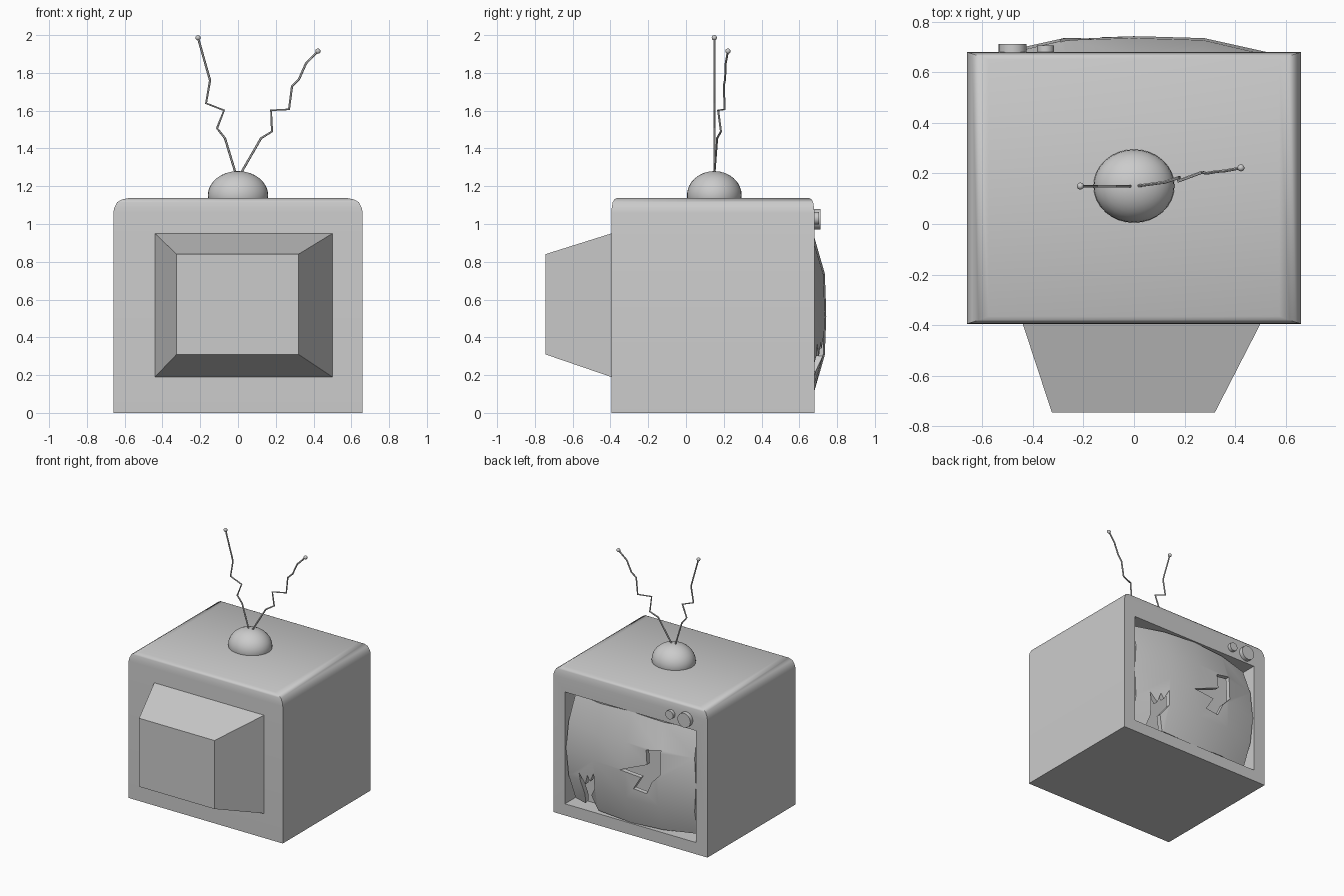
import bpy, bmesh, math
from mathutils import Vector, Matrix

if "Cube" in bpy.data.objects:
    bpy.data.objects.remove(bpy.data.objects["Cube"])

grey = bpy.data.materials.new("plain_grey")
grey.use_nodes = True
grey.diffuse_color = (0.6, 0.6, 0.6, 1)
grey.node_tree.nodes["Principled BSDF"].inputs["Base Color"].default_value = grey.diffuse_color


def finish(name, bm, smooth=None):
    bmesh.ops.recalc_face_normals(bm, faces=bm.faces)
    mesh = bpy.data.meshes.new(name)
    bm.to_mesh(mesh)
    bm.free()
    mesh.materials.append(grey)
    ob = bpy.data.objects.new(name, mesh)
    bpy.context.collection.objects.link(ob)
    if smooth:
        shade(ob, smooth)
    return ob


def shade(ob, degrees):
    bpy.ops.object.select_all(action="DESELECT")
    ob.select_set(True)
    bpy.context.view_layer.objects.active = ob
    bpy.ops.object.shade_smooth_by_angle(angle=math.radians(degrees))


def loft(name, rings, smooth=None):
    """Closed skin through rings with equal point counts."""
    bm = bmesh.new()
    loops = [[bm.verts.new(p) for p in ring] for ring in rings]
    for a, b in zip(loops, loops[1:]):
        for i in range(len(a)):
            j = (i + 1) % len(a)
            bm.faces.new((a[i], a[j], b[j], b[i]))
    bm.faces.new(loops[0])
    bm.faces.new(loops[-1])
    return finish(name, bm, smooth)


def flat_rect(x, y0, y1, z):
    return [(-x, y0, z), (x, y0, z), (x, y1, z), (-x, y1, z)]


def upright_rect(x0, x1, z0, z1, y):
    return [(x0, y, z0), (x1, y, z0), (x1, y, z1), (x0, y, z1)]


def cut(ob, cutter):
    mod = ob.modifiers.new("cut", "BOOLEAN")
    mod.object = cutter
    mod.operation = "DIFFERENCE"
    mod.solver = "EXACT"
    bpy.context.view_layer.objects.active = ob
    bpy.ops.object.modifier_apply(modifier=mod.name)
    bpy.data.objects.remove(cutter)


# Cabinet with softened top edges and a recess for the screen
BACK, FACE = -0.395, 0.68
steps = [(0.66, 0, 0), (0.66, 0, 1.06), (0.655, 0.002, 1.085), (0.64, 0.007, 1.115),
         (0.615, 0.015, 1.13), (0.575, 0.03, 1.138)]
cabinet = loft("cabinet", [flat_rect(x, BACK + i, FACE - i, z) for x, i, z in steps])
cut(cabinet, loft("recess_cutter", [upright_rect(-0.56, 0.56, 0.09, 0.955, y) for y in (0.55, 0.8)]))
shade(cabinet, 40)

# Tapered tube housing
loft("tube_housing", [upright_rect(-0.44, 0.50, 0.19, 0.95, BACK),
                      upright_rect(-0.325, 0.32, 0.31, 0.84, -0.745)])

# Bulging glass with pulled-in corners
drop = {0: 0, 1: 0.008, 2: 0.07}
bm = bmesh.new()
bmesh.ops.create_grid(bm, x_segments=4, y_segments=4, size=2)
for v in bm.verts:
    a, b = v.co.x, v.co.y
    u, w = abs(round(a)), abs(round(b))
    pull = 1 - 0.015 * u * w
    v.co = (a * 0.278 * pull, 0.743 - drop[u] - drop[w], 0.522 + b * 0.215 * pull)
for f in bm.faces:
    f.normal_update()
bmesh.ops.recalc_face_normals(bm, faces=bm.faces)
bmesh.ops.solidify(bm, geom=bm.faces[:], thickness=0.035)
glass = finish("screen_glass", bm)

# Broken holes in the glass
middle = [(-.17, .72), (-.29, .745), (-.29, .557), (-.22, .484), (-.177, .385),
          (-.065, .396), (-.13, .5), (.047, .515), (-.18, .61)]
corner = [(.43, .37), (.37, .30), (.345, .38), (.32, .34), (.28, .42), (.275, .30),
          (.33, .22), (.26, .02), (.44, .02), (.40, .2)]
for outline in (middle, corner):
    cut(glass, loft("hole_cutter", [[(x, y, z) for x, z in outline] for y in (0.5, 0.9)]))
shade(glass, 35)

# Control knobs
for name, x, z, r, end in (("large_knob", -0.48, 1.025, 0.055, 0.711),
                           ("small_knob", -0.35, 1.03, 0.033, 0.705)):
    ring = [(math.cos(t * math.tau / 24) * r, math.sin(t * math.tau / 24) * r) for t in range(24)]
    loft(name, [[(x + a, y, z + b) for a, b in ring] for y in (FACE - 0.01, end)], 40)


def ball(name, centre, radii, segments):
    bm = bmesh.new()
    bmesh.ops.create_uvsphere(bm, u_segments=segments, v_segments=segments // 2, radius=1,
                              matrix=Matrix.Translation(centre) @ Matrix.Diagonal((*radii, 1)))
    finish(name, bm, 60)


def antenna(name, path):
    rings = []
    for p in path:
        rings.append([Vector(p) + Vector((math.cos(t), math.sin(t), 0)) * 0.006
                      for t in (i * math.tau / 6 for i in range(6))])
    # Thicken level stretches by tilting rings square to the local direction
    for i, p in enumerate(path):
        d = Vector(path[min(i + 1, len(path) - 1)]) - Vector(path[max(i - 1, 0)])
        turn = Vector((0, 0, 1)).rotation_difference(d.normalized())
        rings[i] = [Vector(p) + turn @ (q - Vector(p)) for q in rings[i]]
    loft(name, rings, 40)
    ball(name + "_tip", path[-1], (0.014,) * 3, 12)


# Antenna base and bent antennas
ball("antenna_base", (0, 0.15, 1.152), (0.16, 0.145, 0.128), 32)
antenna("right_antenna", [(x, 0.15, z) for x, z in (
    (-.01, 1.26), (-.069, 1.454), (-.111, 1.507), (-.074, 1.602), (-.169, 1.639),
    (-.148, 1.761), (-.212, 1.986))])
antenna("left_antenna", [
    (.01, .15, 1.26), (.122, .165, 1.454), (.18, .185, 1.49), (.175, .17, 1.602),
    (.27, .205, 1.607), (.286, .2, 1.73), (.323, .207, 1.767), (.36, .21, 1.85), (.423, .222, 1.915)])
